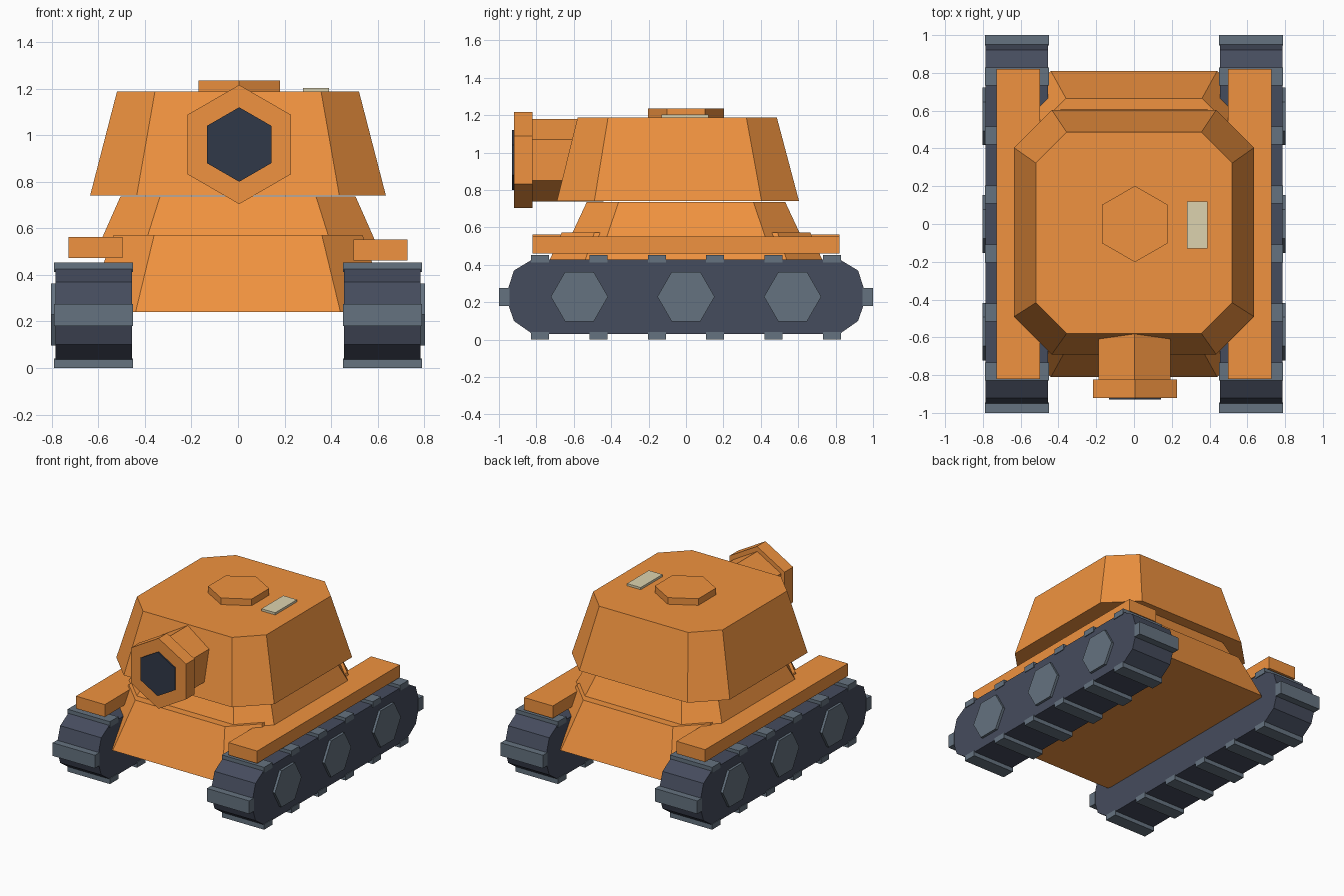
import bpy, bmesh, math
from mathutils import Vector

if "Cube" in bpy.data.objects:
    bpy.data.objects.remove(bpy.data.objects["Cube"])


def material(name, rgb):
    m = bpy.data.materials.new(name)
    m.diffuse_color = (*rgb, 1)
    m.use_nodes = True
    m.node_tree.nodes["Principled BSDF"].inputs["Base Color"].default_value = m.diffuse_color
    return m


ORANGE = material("orange_paint", (0.87, 0.29, 0.05))
DARK = material("dark_rubber", (0.06, 0.072, 0.11))
STEEL = material("steel", (0.13, 0.17, 0.215))
BLACK = material("bore_dark", (0.03, 0.04, 0.065))
CREAM = material("cream", (0.72, 0.65, 0.43))


def loft(name, bottom, top, mat):
    """Closed solid between two matching rings of 3D points."""
    bm = bmesh.new()
    a = [bm.verts.new(p) for p in bottom]
    b = [bm.verts.new(p) for p in top]
    n = len(a)
    bm.faces.new(a[::-1])
    bm.faces.new(b)
    for i in range(n):
        j = (i + 1) % n
        bm.faces.new((a[i], a[j], b[j], b[i]))
    bmesh.ops.recalc_face_normals(bm, faces=bm.faces)
    me = bpy.data.meshes.new(name)
    bm.to_mesh(me)
    bm.free()
    me.materials.append(mat)
    ob = bpy.data.objects.new(name, me)
    bpy.context.collection.objects.link(ob)
    return ob


def octagon(hx, hy, cut, z, cy=0):
    """Rectangle with chamfered corners."""
    pts = [(hx, -hy + cut), (hx, hy - cut), (hx - cut, hy), (-hx + cut, hy),
           (-hx, hy - cut), (-hx, -hy + cut), (-hx + cut, -hy), (hx - cut, -hy)]
    return [(x, y + cy, z) for x, y in pts]


def box(name, x0, x1, y0, y1, z0, z1, mat):
    ring = [(x0, y0), (x1, y0), (x1, y1), (x0, y1)]
    return loft(name, [(x, y, z0) for x, y in ring], [(x, y, z1) for x, y in ring], mat)


def hex_prism(name, centre, axis, r, length, mat, start=0):
    """Hexagonal prism from centre along +axis; start is the angle of the first corner."""
    c = Vector(centre)
    u, v, w = {'X': ((0, 1, 0), (0, 0, 1), (1, 0, 0)),
               'Y': ((1, 0, 0), (0, 0, 1), (0, 1, 0)),
               'Z': ((1, 0, 0), (0, 1, 0), (0, 0, 1))}[axis]
    angles = [start + i * math.pi / 3 for i in range(6)]
    ring = [c + r * (math.cos(t) * Vector(u) + math.sin(t) * Vector(v)) for t in angles]
    return loft(name, ring, [p + length * Vector(w) for p in ring], mat)


UP = math.pi / 2

# Hull: lower tub and upper deck
loft("lower_hull", octagon(0.65, 0.81, 0.21, 0.24), octagon(0.535, 0.665, 0.175, 0.572), ORANGE)
loft("upper_hull", octagon(0.592, 0.622, 0.195, 0.54), octagon(0.505, 0.53, 0.17, 0.737), ORANGE)

# Turret with roof hatch and plate
loft("turret", octagon(0.635, 0.647, 0.2, 0.742, -0.043),
     octagon(0.52, 0.533, 0.163, 1.187, -0.047), ORANGE)
hex_prism("hatch", (0.005, 0, 1.17), 'Z', 0.202, 0.065, ORANGE, UP)
box("roof_plate", 0.28, 0.39, -0.13, 0.12, 1.18, 1.203, CREAM)

# Gun barrel, muzzle and bore
hex_prism("gun_barrel", (0.003, -0.84, 0.96), 'Y', 0.22, 0.40, ORANGE, UP)
hex_prism("muzzle", (0.005, -0.92, 0.96), 'Y', 0.256, 0.098, ORANGE, UP)
hex_prism("bore", (0.005, -0.93, 0.96), 'Y', 0.16, 0.03, BLACK, UP)

# Running gear, repeated on both sides
HALF = [(0.82, 0.03), (0.92, 0.10), (0.965, 0.23), (0.92, 0.37), (0.82, 0.43)]
PROFILE = HALF + [(-y, z) for y, z in reversed(HALF)]
for side, s in (("left", -1), ("right", 1)):
    loft(side + "_track", [(s * 0.455, y, z) for y, z in PROFILE],
         [(s * 0.785, y, z) for y, z in PROFILE], DARK)
    inner, outer = sorted((s * 0.45, s * 0.79))
    for i in range(6):
        y = -0.78 + i * 0.312
        box(f"{side}_top_pad_{i}", inner, outer, y - 0.048, y + 0.048, 0.412, 0.453, STEEL)
        box(f"{side}_bottom_pad_{i}", inner, outer, y - 0.048, y + 0.048, 0, 0.04, STEEL)
    for end, e in (("front", -1), ("back", 1)):
        y0, y1 = sorted((e * 0.945, e * 1.0))
        box(f"{side}_{end}_pad", inner, outer, y0, y1, 0.18, 0.275, STEEL)
    for i, y in enumerate((-0.57, 0, 0.57)):
        hex_prism(f"{side}_wheel_{i}", (s * 0.77, y, 0.23), 'X', 0.153, s * 0.033, STEEL)
    # Fender, the left one sits slightly higher
    x0, x1 = sorted((s * 0.497, s * 0.728))
    z = 0.472 if s < 0 else 0.462
    box(side + "_fender", x0, x1, -0.82, 0.82, z, z + 0.09, ORANGE)
